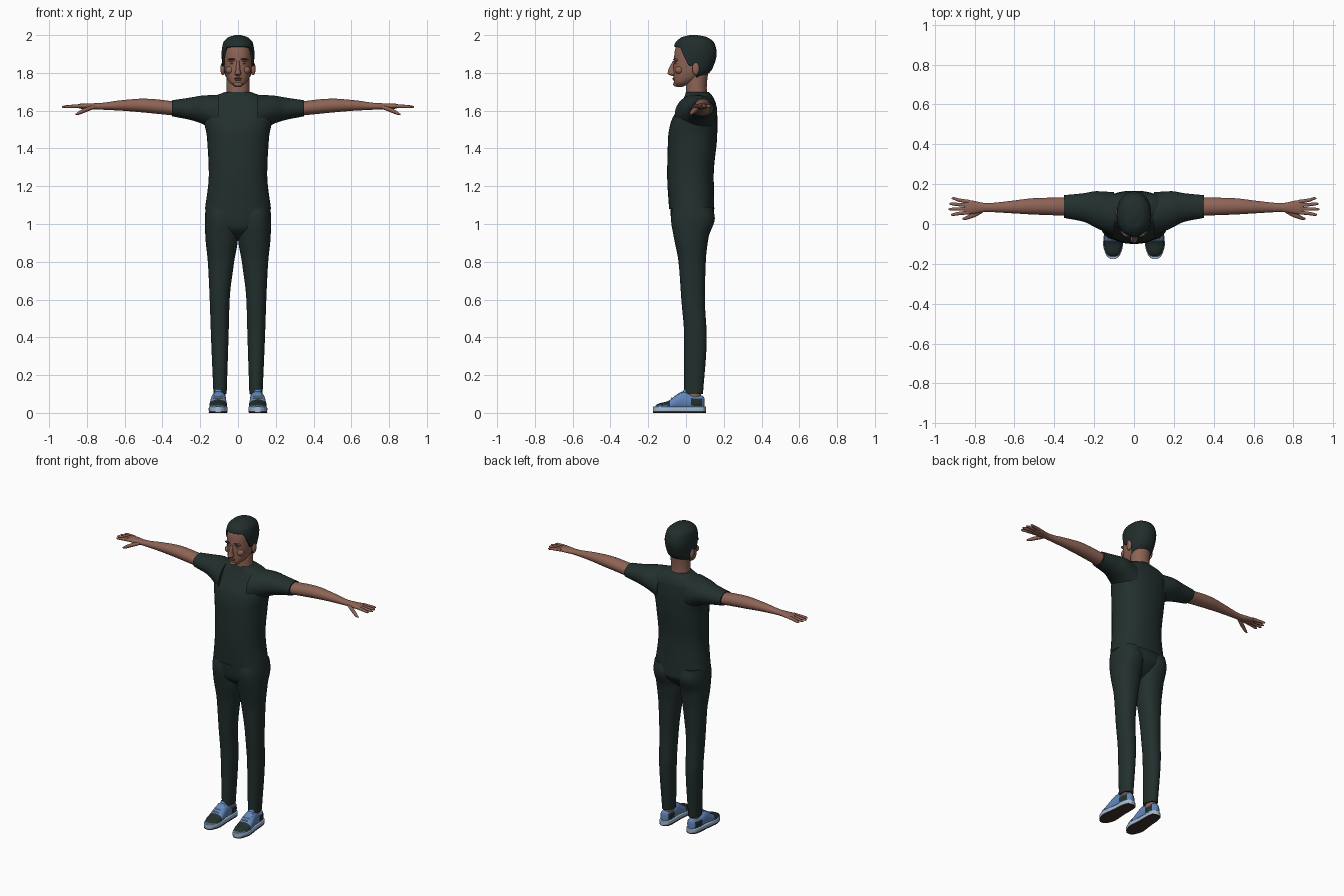
import bpy, bmesh, math
from math import cos, sin, pi

cube = bpy.data.objects.get("Cube")
if cube:
    bpy.data.objects.remove(cube, do_unlink=True)


def material(name, red, green, blue):
    colour = (red, green, blue, 1)
    mat = bpy.data.materials.new(name)
    mat.use_nodes = True
    mat.diffuse_color = colour
    shader = mat.node_tree.nodes["Principled BSDF"]
    shader.inputs["Base Color"].default_value = colour
    shader.inputs["Roughness"].default_value = .8
    return mat


CLOTH = material("dark cloth", .016, .029, .027)
HAIR = material("dark hair", .015, .026, .025)
SKIN = material("brown skin", .27, .125, .09)
LIPS = material("lips", .21, .085, .07)
BLUE = material("shoe blue", .12, .24, .5)
PALE = material("sole pale blue", .36, .5, .66)
TREAD = material("outsole brown", .05, .03, .025)


def blend(rows, position):
    """Monotone cubic interpolation of rows, keyed by their first value."""
    last = len(rows) - 1
    i = max(k for k in range(last) if k == 0 or rows[k][0] <= position)
    span = rows[i + 1][0] - rows[i][0]
    t = (position - rows[i][0]) / span
    values = []
    for column in range(1, len(rows[0])):
        def slope(k):
            return (rows[k + 1][column] - rows[k][column]) / (rows[k + 1][0] - rows[k][0])

        def tangent(k):
            if k in (0, last):
                return slope(min(k, last - 1))
            before, after = slope(k - 1), slope(k)
            return 2 * before * after / (before + after) if before * after > 0 else 0

        start, end = rows[i][column], rows[i + 1][column]
        bend = (1 - t) * tangent(i) - t * tangent(i + 1)
        values.append(start + (end - start) * t * t * (3 - 2 * t) + span * t * (1 - t) * bend)
    return values


def rounded(value, exponent):
    return math.copysign(abs(value) ** (2 / exponent), value)


def finish(name, bm, mats, rule=None, mirror=False):
    """Turn the bmesh into a smooth object, mirrored to the other side if asked."""
    bmesh.ops.recalc_face_normals(bm, faces=bm.faces)
    mesh = bpy.data.meshes.new(name)
    bm.to_mesh(mesh)
    bm.free()
    for mat in mats:
        mesh.materials.append(mat)
    for face in mesh.polygons:
        face.use_smooth = True
        if rule:
            face.material_index = rule(face.center)
    mesh.set_sharp_from_angle(angle=pi / 4)
    obj = bpy.data.objects.new(name, mesh)
    bpy.context.collection.objects.link(obj)
    if mirror:
        obj.modifiers.new("Mirror", 'MIRROR').use_mirror_merge = False
    return obj


def loft(name, axis, rows, mats, sides=32, steps=6, exponent=2, grow=0, low=None,
         rule=None, mirror=False):
    """Skin of rounded sections; each row is (position, u low, u high, v low, v high)."""
    bottom, top = rows[0][0], rows[-1][0]
    bm = bmesh.new()
    rings = []
    count = steps * (len(rows) - 1)
    for step in range(count + 1):
        i, part = divmod(step, steps)
        place = rows[i][0]
        if part:
            place += (rows[i + 1][0] - place) * part / steps
        height = (place - bottom) / (top - bottom)
        ring = []
        for k in range(sides):
            angle = 2 * pi * (k + .5) / sides
            begin = low(sin(angle)) if low else bottom
            along = begin + height * (top - begin)
            u0, u1, v0, v1 = blend(rows, along)
            co = [(u0 + u1) / 2 + ((u1 - u0) / 2 + grow) * rounded(cos(angle), exponent),
                  (v0 + v1) / 2 + ((v1 - v0) / 2 + grow) * rounded(sin(angle), exponent)]
            co.insert(axis, along + grow * height)
            ring.append(bm.verts.new(co))
        rings.append(ring)
    for ring, after in zip(rings, rings[1:]):
        for k in range(sides):
            j = (k + 1) % sides
            bm.faces.new((ring[k], ring[j], after[j], after[k]))
    if not low:
        bm.faces.new(rings[0])
    bm.faces.new(rings[-1])
    return finish(name, bm, mats, rule, mirror)


def centred(rows):
    """Rows of (height, half width, front, back)."""
    return [(z, -half, half, front, back) for z, half, front, back in rows]


def blob(name, location, size, mat, mirror=False):
    bm = bmesh.new()
    bmesh.ops.create_uvsphere(bm, u_segments=16, v_segments=10, radius=1)
    for vert in bm.verts:
        vert.co = [place + scale * c for place, scale, c in zip(location, size, vert.co)]
    return finish(name, bm, [mat], mirror=mirror)


# Shirt: body and sleeves
loft("shirt_body", 2, centred([
    (1.08, .175, -.09, .15), (1.26, .155, -.1, .147), (1.46, .165, -.095, .165), (1.54, .18, -.08, .167),
    (1.63, .19, -.03, .16), (1.67, .14, -.01, .145), (1.7, .065, 0, .12)]),
    [CLOTH], sides=40, exponent=2.3)
loft("sleeves", 0, [
    (.1, -.06, .16, 1.47, 1.685), (.19, -.02, .165, 1.53, 1.68), (.25, .01, .155, 1.55, 1.67),
    (.35, .03, .145, 1.57, 1.655)], [CLOTH], mirror=True)

# Trousers: hips and two legs
loft("hips", 2, centred([
    (.92, .02, -.01, .05), (.98, .14, -.07, .12), (1.03, .173, -.08, .15), (1.1, .17, -.085, .148)]),
    [CLOTH], exponent=2.3)
loft("trouser_legs", 2, [
    (.1, .06, .13, -.01, .09), (.4, .05, .143, -.01, .11), (.6, .044, .15, -.025, .1),
    (.8, .02, .16, -.04, .105), (.93, 0, .173, -.065, .12), (1.03, 0, .176, -.08, .153),
    (1.09, .02, .17, -.07, .14)], [CLOTH], exponent=2.2, mirror=True)

# Arms, fingers and thumbs
loft("arms", 0, [
    (.3, .04, .135, 1.57, 1.645), (.5, .047, .13, 1.59, 1.664), (.62, .054, .116, 1.6, 1.655),
    (.74, .06, .105, 1.606, 1.64), (.83, .048, .12, 1.61, 1.638), (.85, .05, .12, 1.615, 1.633)],
    [SKIN], sides=24, mirror=True)
for k, finger in enumerate(("index", "middle", "ring", "little")):
    tip = .935 - .012 * abs(k - 1.3)
    rows = []
    for x, radius, spread in ((.83, .01, 0), (.88, .009, .5), (tip - .01, .007, 1), (tip, .003, 1)):
        y = .058 + .018 * k + .009 * (k - 1.2) * spread
        z = 1.625 - .005 * spread
        rows.append((x, y - radius, y + radius, z - radius, z + radius))
    loft(finger + "_fingers", 0, rows, [SKIN], sides=10, steps=3, mirror=True)
loft("thumbs", 0, [
    (.76, .055, .08, 1.61, 1.63), (.81, .03, .057, 1.59, 1.615), (.85, .02, .035, 1.577, 1.592),
    (.86, .023, .03, 1.577, 1.583)], [SKIN], sides=12, mirror=True)

# Neck, head and face
loft("neck", 2, centred([(1.66, .065, 0, .12), (1.72, .06, 0, .11), (1.82, .06, .01, .12)]), [SKIN])
skull = centred([
    (1.726, .016, -.05, -.02), (1.75, .046, -.064, .04), (1.78, .062, -.066, .09),
    (1.82, .072, -.066, .13), (1.9, .077, -.062, .153), (1.95, .069, -.05, .14),
    (1.98, .04, -.015, .1), (1.99, .005, .03, .05)])
loft("head", 2, skull, [SKIN], sides=36, exponent=2.2)
loft("nose", 2, centred([
    (1.784, .011, -.075, -.05), (1.795, .018, -.097, -.05), (1.815, .012, -.094, -.05),
    (1.862, .008, -.07, -.05)]), [SKIN], sides=14)
blob("upper_lip", (0, -.062, 1.771), (.022, .01, .004), LIPS)
blob("lower_lip", (0, -.061, 1.764), (.02, .01, .005), LIPS)
blob("chin", (0, -.054, 1.74), (.024, .014, .013), SKIN)
blob("brow_ridges", (.03, -.052, 1.868), (.026, .014, .009), SKIN, True)
blob("eyebrows", (.032, -.059, 1.872), (.02, .009, .004), HAIR, True)
blob("eyes", (.031, -.055, 1.85), (.012, .006, .004), LIPS, True)
blob("cheeks", (.042, -.035, 1.815), (.024, .024, .022), SKIN, True)
blob("ears", (.081, .052, 1.822), (.012, .019, .034), SKIN, True)

# Hair shell grown from the skull; its lower edge follows the hairline from front to back
hairline = [(-1, 1.94), (-.7, 1.935), (-.4, 1.88), (-.1, 1.835), (.1, 1.85), (.5, 1.775), (1, 1.77)]
hair = loft("hair", 2, skull, [HAIR], sides=48, exponent=2.2, grow=.01,
            low=lambda facing: blend(hairline, facing)[0])
shell = hair.modifiers.new("Thickness", 'SOLIDIFY')
shell.thickness = .012
shell.offset = -1


# Shoes: dark toe tops and side panels, pale midsole, brown tread
def shoe_colour(centre):
    toe = centre.y < -.085 and centre.z > .038
    panel = .03 < centre.y < .085 and .035 < centre.z < .075
    return int(toe or panel)


shoe = [(-.175, .09, .12, .03), (-.155, .07, .14, .05), (-.1, .055, .155, .065), (-.01, .06, .145, .118),
        (.05, .06, .14, .095), (.09, .065, .13, .095), (.105, .09, .11, .08)]
loft("shoe_uppers", 1, [(y * .97, inner, outer, .01, top) for y, inner, outer, top in shoe],
     [BLUE, CLOTH], sides=28, exponent=2.3, grow=-.003, rule=shoe_colour, mirror=True)
for name, base, top, mat in (("midsoles", .004, .034, PALE), ("outsoles", 0, .007, TREAD)):
    loft(name, 1, [(row[0], row[1], row[2], base, top) for row in shoe], [mat], exponent=6, mirror=True)
loft("ankles", 2, [(.05, .067, .125, 0, .08), (.14, .066, .122, 0, .08)], [SKIN], sides=20, mirror=True)
loft("shoe_tongues", 2, [(.09, .078, .128, -.035, .01), (.124, .086, .12, -.01, .004)],
     [BLUE], sides=16, mirror=True)
for k in range(4):
    blob("laces_%d" % (k + 1), (.105, -.075 + k * .018, .078 + k * .01), (.026, .004, .004), PALE, True)
